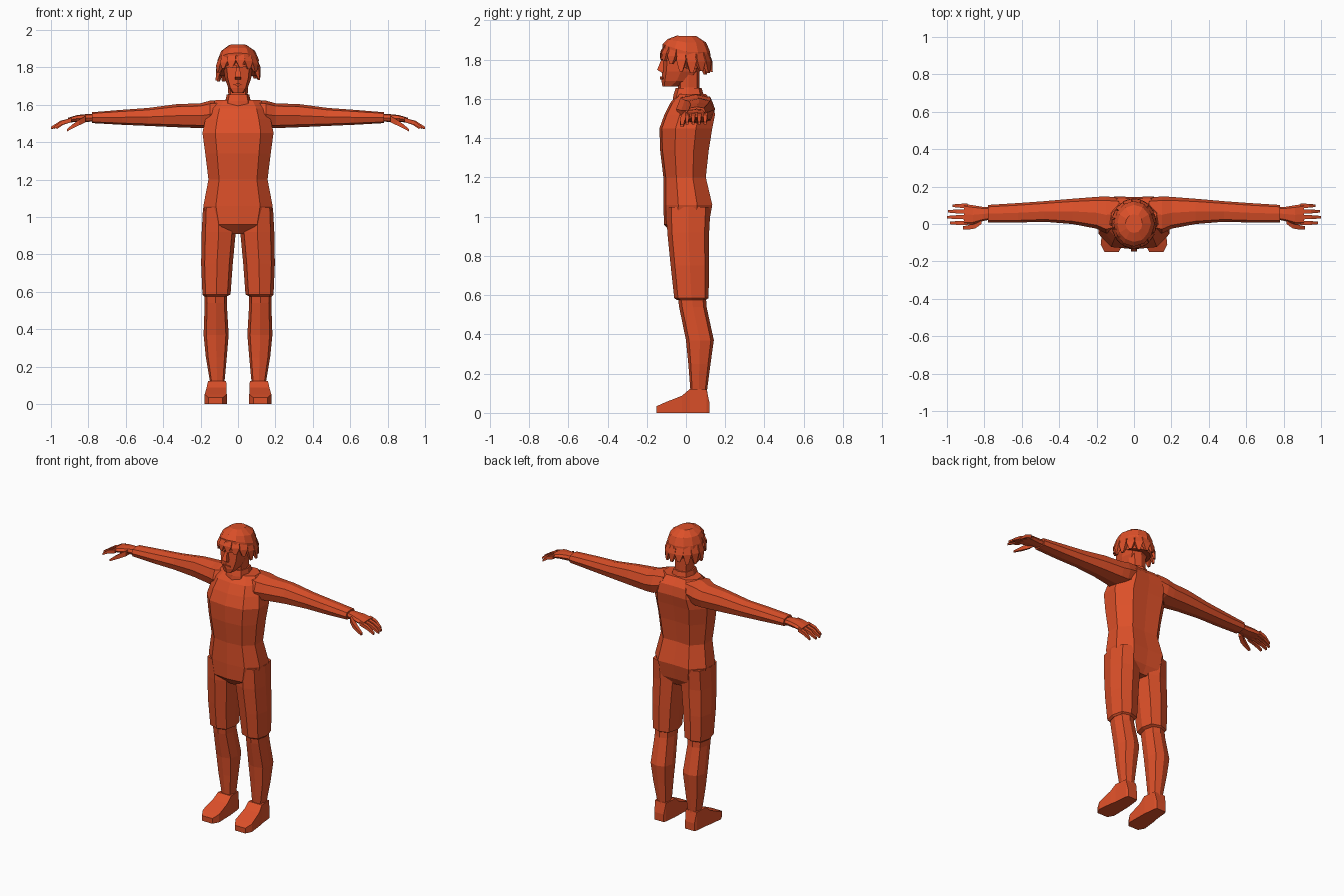
import bpy, bmesh, math, random
from mathutils import Vector

random.seed(4)
mat = bpy.data.materials.new("burnt orange")
mat.diffuse_color = (0.72, 0.08, 0.022, 1)


def loft(name, rings, mirror=False):
    """Skin a list of equal-length point rings and cap both ends."""
    bm = bmesh.new()
    vs = [[bm.verts.new(p) for p in r] for r in rings]
    n = len(rings[0])
    for a, b in zip(vs, vs[1:]):
        for i in range(n):
            j = (i + 1) % n
            bm.faces.new((a[i], a[j], b[j], b[i]))
    bm.faces.new(vs[0])
    bm.faces.new(vs[-1])
    bmesh.ops.recalc_face_normals(bm, faces=bm.faces)
    me = bpy.data.meshes.new(name)
    bm.to_mesh(me)
    bm.free()
    me.materials.append(mat)
    ob = bpy.data.objects.new(name, me)
    bpy.context.collection.objects.link(ob)
    if mirror:
        ob.modifiers.new("mirror", "MIRROR").use_mirror_merge = False
    return ob


def tube(name, axis, sections, n=8, mirror=False):
    """Sections are (position, a0, a1, b0, b1) bounds across the axis."""
    rings = []
    for p, a0, a1, b0, b1 in sections:
        ring = []
        for i in range(n):
            t = 2 * math.pi * (i + (0.5 if n == 4 else 0)) / n
            c, s = math.cos(t), math.sin(t)
            k = 1.414 if n == 4 else 1 + 0.1 * abs(math.sin(2 * t))
            a = (a0 + a1) / 2 + (a1 - a0) / 2 * c * k
            b = (b0 + b1) / 2 + (b1 - b0) / 2 * s * k
            ring.append({"z": (a, b, p), "x": (p, a, b), "y": (a, p, b)}[axis])
        rings.append(ring)
    return loft(name, rings, mirror)


# torso: (height, half width, front, back)
rings = []
for z, w, yf, yb in [(0.91, .06, -.07, .09), (0.96, .16, -.112, .12),
                     (1.06, .185, -.115, .138), (1.2, .158, -.115, .105),
                     (1.34, .175, -.132, .12), (1.45, .19, -.135, .138),
                     (1.52, .175, -.11, .152), (1.58, .155, -.08, .142),
                     (1.625, .12, -.04, .105)]:
    d = yb - yf
    half = [(0, yf), (.64 * w, yf + .012), (w, yf + .3 * d),
            (w, yf + .68 * d), (.6 * w, yb - .004), (0, yb - .008)]
    full = half + [(-x, y) for x, y in half[-2:0:-1]]
    rings.append([(x, y, z) for x, y in full])
loft("torso", rings)

# shorts, lower legs and feet
tube("shorts_leg", "z", [(1.05, .03, .187, -.10, .125), (.92, .012, .194, -.095, .118),
                         (.75, .028, .197, -.078, .118), (.585, .04, .19, -.06, .115),
                         (.575, .06, .18, -.045, .1)], mirror=True)
tube("lower_leg", "z", [(.62, .06, .18, -.045, .1), (.54, .06, .178, -.035, .105),
                        (.37, .05, .184, 0, .142), (.25, .06, .172, .012, .125),
                        (.12, .072, .15, .022, .108), (.05, .072, .15, .025, .11)], mirror=True)
tube("foot", "y", [(.12, .078, .145, 0, .05), (.105, .072, .152, 0, .12),
                   (.02, .063, .16, 0, .122), (-.02, .062, .168, 0, .088),
                   (-.11, .06, .178, 0, .052), (-.15, .082, .158, 0, .034)], 4, True)

# arms with sleeves
tube("arm", "x", [(.08, -.03, .14, 1.50, 1.625), (.15, -.05, .148, 1.475, 1.622),
                  (.2, -.025, .145, 1.475, 1.608), (.33, .0, .135, 1.48, 1.603),
                  (.48, .012, .122, 1.487, 1.583), (.62, .008, .112, 1.493, 1.573),
                  (.78, .008, .102, 1.502, 1.56)], mirror=True)

# hands: palm, four fingers and a thumb
tube("palm", "x", [(.76, .025, .09, 1.512, 1.55), (.81, .015, .092, 1.508, 1.55),
                   (.86, -.002, .1, 1.508, 1.545), (.91, -.004, .108, 1.505, 1.53)], mirror=True)
for k, (y, tip) in enumerate([(.006, .985), (.037, 1.0), (.068, .995), (.098, .97)]):
    m = (.9 + tip) / 2
    tube("finger_%d" % (k + 1), "x",
         [(.89, y - .012, y + .011, 1.508, 1.53), (m, y - .011, y + .01, 1.492, 1.514),
          (tip, y - .007, y + .006, 1.469, 1.482)], 4, True)
tube("thumb", "x", [(.815, .0, .035, 1.506, 1.54), (.85, -.024, .006, 1.49, 1.52),
                    (.885, -.03, -.006, 1.473, 1.495), (.915, -.028, -.012, 1.457, 1.47)], 4, True)

# neck and collar
tube("neck", "z", [(1.58, -.06, .06, -.045, .085), (1.66, -.052, .052, -.04, .068),
                   (1.74, -.055, .055, -.045, .07)])
tube("collar", "z", [(1.59, -.075, .075, -.068, .095), (1.62, -.068, .068, -.064, .09),
                     (1.655, -.06, .06, -.052, .08)])

# head and face
tube("head", "z", [(1.663, -.03, .03, -.12, -.04), (1.69, -.052, .052, -.125, .03),
                   (1.74, -.07, .07, -.122, .07), (1.80, -.078, .078, -.118, .09),
                   (1.86, -.075, .075, -.112, .09), (1.9, -.04, .04, -.06, .05)])
tube("nose", "z", [(1.735, -.016, .016, -.125, -.1), (1.748, -.017, .017, -.147, -.1),
                   (1.80, -.008, .008, -.126, -.1)], 4)
tube("brow", "x", [(.008, -.13, -.1, 1.797, 1.812), (.04, -.122, -.09, 1.803, 1.817),
                   (.064, -.1, -.07, 1.795, 1.808)], 4, True)
tube("lips", "x", [(-.026, -.121, -.1, 1.703, 1.709), (0, -.133, -.1, 1.698, 1.715),
                   (.026, -.121, -.1, 1.703, 1.709)], 4)

# hair cap: low at the nape, high over the forehead
N = 12
rings = []
for r, lift in [(.88, 0), (1.0, .25), (1.0, .5), (.82, .78), (.42, .97)]:
    ring = []
    for i in range(N):
        t = 2 * math.pi * i / N
        front = max(0, -math.sin(t))
        low = 1.755 + .075 * front
        j = 1 + random.uniform(-.03, .03)
        ring.append((.109 * r * j * math.cos(t), .002 + .12 * r * j * math.sin(t),
                     low + (1.925 - low) * lift))
    rings.append(ring)
loft("hair_cap", rings)

# hair locks hanging off the rim of the cap
for i in range(15):
    t = 2 * math.pi * (i + .5) / 15
    out = Vector((math.cos(t), math.sin(t), 0))
    side = Vector((-out.y, out.x, 0))
    front = max(0, -out.y)
    drop = 1.735 + .075 * front + random.uniform(-.012, .012)
    rings = []
    for r, z, w, d in [(.8, 1.85 + .03 * front, .018, .012),
                       (.96, 1.79 + .05 * front, .025, .014), (1.06, drop, .008, .005)]:
        c = Vector((.108 * r * out.x, .002 + .122 * r * out.y, z))
        rings.append([c + side * w * a + out * d * b
                      for a, b in ((-1, -1), (1, -1), (1, 1), (-1, 1))])
    loft("hair_lock_%02d" % (i + 1), rings)
